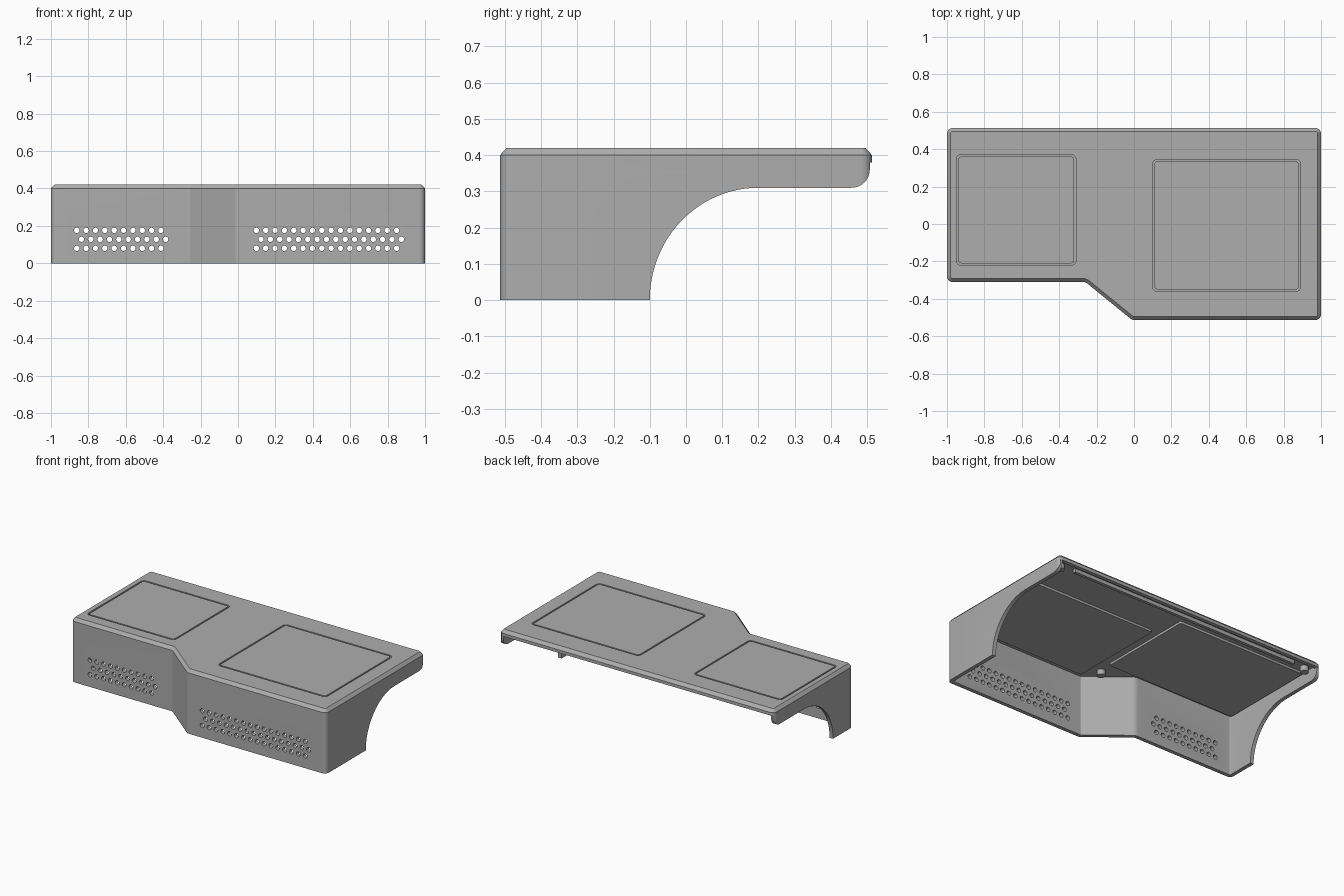
import bpy, bmesh, math
from mathutils import Vector, Matrix

if "Cube" in bpy.data.objects:
    bpy.data.objects.remove(bpy.data.objects["Cube"])

grey = bpy.data.materials.new("matte grey")
grey.use_nodes = True
grey.diffuse_color = (0.42, 0.42, 0.42, 1)
grey.node_tree.nodes["Principled BSDF"].inputs["Base Color"].default_value = (0.42, 0.42, 0.42, 1)


def finish(name, bm):
    bmesh.ops.recalc_face_normals(bm, faces=bm.faces)
    mesh = bpy.data.meshes.new(name)
    bm.to_mesh(mesh)
    bm.free()
    mesh.materials.append(grey)
    ob = bpy.data.objects.new(name, mesh)
    bpy.context.collection.objects.link(ob)
    return ob


def rounded(corners, inset, radius, steps=6):
    """Counter-clockwise polygon, moved inward and with rounded corners."""
    pts, n = [], len(corners)
    for i in range(n):
        p = Vector(corners[i])
        a = (p - Vector(corners[i - 1])).normalized()
        b = (Vector(corners[(i + 1) % n]) - p).normalized()
        na, nb = Vector((-a.y, a.x)), Vector((-b.y, b.x))
        turn = math.atan2(a.x * b.y - a.y * b.x, a.dot(b))
        side = 1 if turn > 0 else -1
        mid = (na + nb) / (1 + na.dot(nb))
        centre = p + mid * side * radius
        r = max(radius - side * inset, 0.002)
        if radius < side * inset:
            centre = p + mid * (inset + side * r)
        for k in range(steps + 1):
            d = Matrix.Rotation(turn * k / steps, 2) @ na
            pts.append(centre - d * side * r)
    return pts


def loft(name, corners, rings, radius, ring_shape=False):
    """Join (inset, z) outlines into a solid, or into a closed frame."""
    bm = bmesh.new()
    loops = [[bm.verts.new((p.x, p.y, z)) for p in rounded(corners, inset, radius)]
             for inset, z in rings]
    pairs = list(zip(loops, loops[1:]))
    if ring_shape:
        pairs.append((loops[-1], loops[0]))
    else:
        bm.faces.new(loops[0])
        bm.faces.new(loops[-1])
    n = len(loops[0])
    for lo, hi in pairs:
        for i in range(n):
            j = (i + 1) % n
            bm.faces.new((lo[i], lo[j], hi[j], hi[i]))
    return finish(name, bm)


def box(name, x0, x1, y0, y1, z0, z1):
    bm = bmesh.new()
    bmesh.ops.create_cube(bm, size=1)
    for v in bm.verts:
        v.co = ((x0 + x1) / 2 + v.co.x * (x1 - x0),
                (y0 + y1) / 2 + v.co.y * (y1 - y0),
                (z0 + z1) / 2 + v.co.z * (z1 - z0))
    return finish(name, bm)


def cut(target, cutter):
    cutter.hide_render = True
    mod = target.modifiers.new("cut", "BOOLEAN")
    mod.operation, mod.solver, mod.object = "DIFFERENCE", "EXACT", cutter
    bpy.context.view_layer.objects.active = target
    bpy.ops.object.modifier_apply(modifier=mod.name)
    bpy.data.objects.remove(cutter)


def rect(x0, x1, y0, y1):
    return [(x0, y0), (x1, y0), (x1, y1), (x0, y1)]


# Hollow cover with a stepped front and chamfered top
FRONT, STEP, BACK, WALL = -0.513, -0.31, 0.513, 0.025
outline = [(-1, STEP), (-0.26, STEP), (-0.01, FRONT), (1, FRONT), (1, BACK), (-1, BACK)]
cover = loft("cover", outline, [(0, 0), (0, 0.4), (0.018, 0.42)], 0.03)
cut(cover, loft("inside", outline, [(WALL, -0.1), (WALL, 0.395)], 0.03))

# Open back under a thin lip
cut(cover, box("back_opening", -0.975, 0.975, 0.3, 0.7, -0.1, 0.38))

# Curved side cutaway with rounded rear corners
profile = [(-0.1, -0.1)]
for k in range(25):
    a = math.pi / 2 * k / 24
    profile.append((0.2 - 0.3 * math.cos(a), 0.31 * math.sin(a)))
for k in range(9):
    a = math.pi / 2 * k / 8
    profile.append((0.457 + 0.05 * math.sin(a), 0.36 - 0.05 * math.cos(a)))
profile += [(0.507, 0.38), (0.7, 0.38), (0.7, -0.1)]
bm = bmesh.new()
face = bm.faces.new([bm.verts.new((-1.2, y, z)) for y, z in profile])
side = bmesh.ops.extrude_face_region(bm, geom=[face])
bmesh.ops.translate(bm, vec=(2.4, 0, 0),
                    verts=[v for v in side["geom"] if isinstance(v, bmesh.types.BMVert)])
cut(cover, finish("side_arch", bm))

# Staggered vent holes in the two front faces
bm = bmesh.new()
for start, count, y in ((-0.862, 10, STEP), (0.098, 16, FRONT)):
    for row in range(3):
        for i in range(count):
            x = start + 0.05 * i + (0.025 if row == 1 else 0)
            place = Matrix.Translation((x, y, 0.176 - 0.048 * row)) @ Matrix.Rotation(math.pi / 2, 4, "X")
            bmesh.ops.create_cone(bm, cap_ends=True, segments=16, radius1=0.0145,
                                  radius2=0.0145, depth=0.1, matrix=place)
cut(cover, finish("vent_holes", bm))

# Engraved panel outlines on the top
for area in (rect(-0.95, -0.31, -0.22, 0.37), rect(0.1, 0.89, -0.36, 0.345)):
    cut(cover, loft("groove", area, [(0, 0.41), (0, 0.45), (0.01, 0.45), (0.01, 0.41)], 0.025, True))

# Raised pads on the underside
loft("left_pad", rect(0.03, 0.965, -0.45, 0.2), [(0, 0.38), (0, 0.397)], 0.01)
loft("right_pad", rect(-0.965, -0.03, -0.26, 0.39), [(0, 0.38), (0, 0.397)], 0.01)

# Stiffening rib along the back
box("back_rib", -0.84, 0.84, 0.445, 0.465, 0.372, 0.397)

# Short mounting posts
for name, x, y in (("left_post", 0.935, 0.44), ("right_post", -0.935, 0.44), ("front_post", -0.05, -0.36)):
    bm = bmesh.new()
    bmesh.ops.create_cone(bm, cap_ends=True, segments=24, radius1=0.025, radius2=0.025,
                          depth=0.037, matrix=Matrix.Translation((x, y, 0.379)))
    finish(name, bm)

# Smooth the rounded corners, keep hard edges
for ob in bpy.context.scene.objects:
    ob.select_set(ob.type == "MESH")
bpy.context.view_layer.objects.active = cover
bpy.ops.object.shade_smooth_by_angle(angle=math.radians(30))
